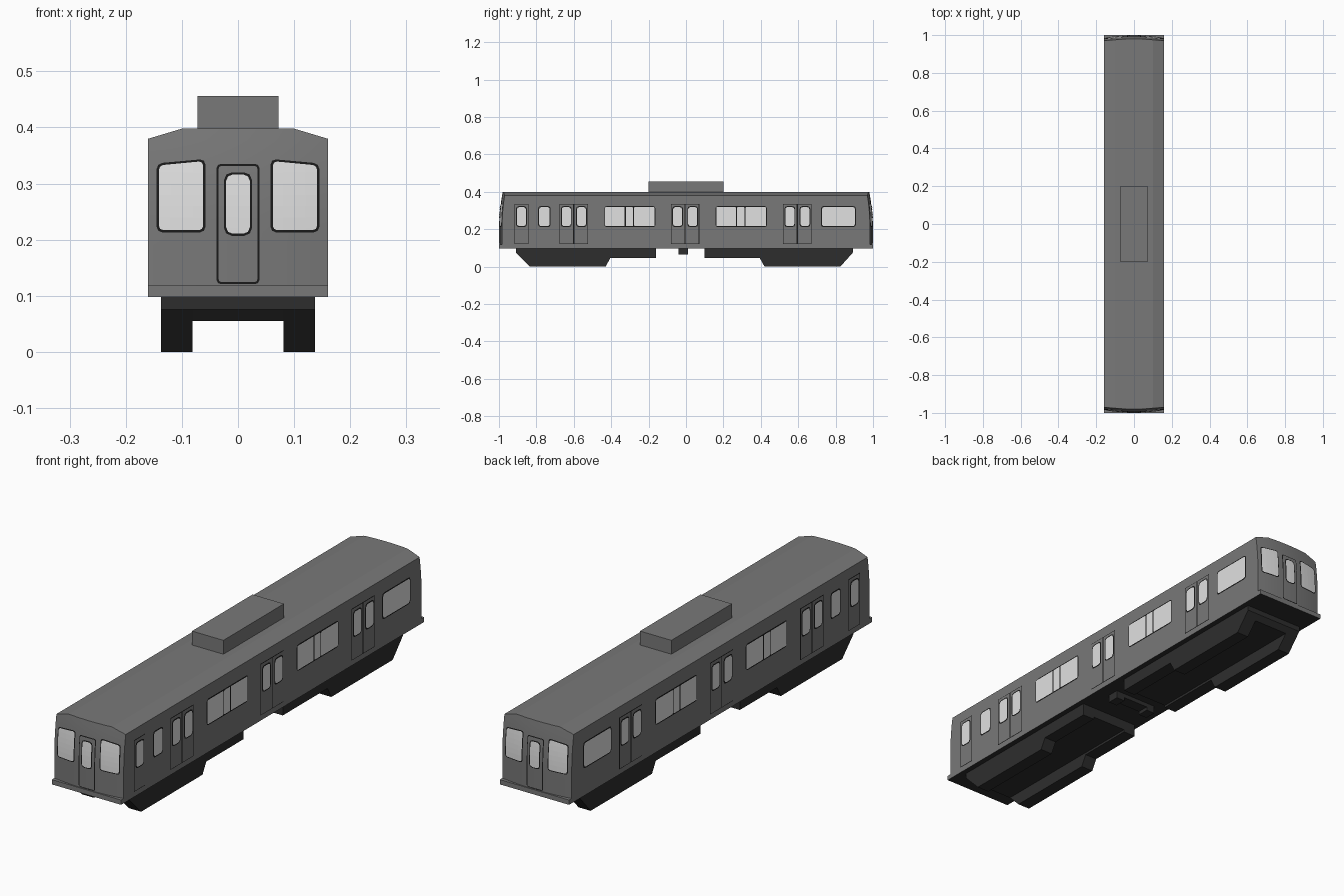
import bpy, bmesh
from mathutils import Vector

if "Cube" in bpy.data.objects:
    bpy.data.objects.remove(bpy.data.objects["Cube"])


def material(name, c):
    m = bpy.data.materials.new(name)
    m.diffuse_color = (c, c, c, 1)
    m.use_nodes = True
    m.node_tree.nodes["Principled BSDF"].inputs["Base Color"].default_value = m.diffuse_color
    return m


BODY = material("body_grey", 0.19)
UNDER = material("underframe_charcoal", 0.027)
TRIM = material("trim_black", 0.01)
GLASS = material("window_light_grey", 0.75)
W = 0.16


def finish(name, bm, *mats):
    me = bpy.data.meshes.new(name)
    bm.to_mesh(me)
    bm.free()
    ob = bpy.data.objects.new(name, me)
    bpy.context.collection.objects.link(ob)
    for m in mats:
        me.materials.append(m)
    return ob


def mirror(ob, x, y):
    m = ob.modifiers.new("mirror", 'MIRROR')
    m.use_axis = (x, y, False)
    m.use_mirror_merge = False


def box(name, x0, x1, y0, y1, z0, z1, *mats):
    bm = bmesh.new()
    bmesh.ops.create_cube(bm, size=1)
    for v in bm.verts:
        v.co = ((x0 + x1) / 2 + v.co.x * (x1 - x0), (y0 + y1) / 2 + v.co.y * (y1 - y0),
                (z0 + z1) / 2 + v.co.z * (z1 - z0))
    return finish(name, bm, *mats)


def prism(name, prof, x0, x1, mat):
    """Extrude a (y, z) profile across x."""
    bm = bmesh.new()
    f = bm.faces.new([bm.verts.new((x0, y, z)) for y, z in prof])
    r = bmesh.ops.extrude_face_region(bm, geom=[f])
    bmesh.ops.translate(bm, vec=(x1 - x0, 0, 0),
                        verts=[e for e in r["geom"] if isinstance(e, bmesh.types.BMVert)])
    bmesh.ops.recalc_face_normals(bm, faces=bm.faces)
    return finish(name, bm, mat)


def end_y(x, z):
    """Bowed end wall: distance from the centre."""
    return 0.997 - 0.014 * (x / W) ** 2 - 0.017 * (max(0, z - 0.22) / 0.18) ** 2


def roof_z(x):
    return 0.398 - 0.018 * max(0, abs(x) - 0.10) / 0.06


# car body: two bowed end grids joined by sides, roof and floor
bm = bmesh.new()
NX, NZ, Z0 = 16, 14, 0.112
grids = []
for s in (-1, 1):
    g = []
    for i in range(NX + 1):
        x = -W + 2 * W * i / NX
        zs = [Z0 + (roof_z(x) - Z0) * j / NZ for j in range(NZ + 1)]
        g.append([bm.verts.new((x, s * end_y(x, z), z)) for z in zs])
    for i in range(NX):
        for j in range(NZ):
            bm.faces.new((g[i][j], g[i + 1][j], g[i + 1][j + 1], g[i][j + 1]))
    grids.append(g)
rim = ([(i, 0) for i in range(NX)] + [(NX, j) for j in range(NZ)] +
       [(i, NZ) for i in range(NX, 0, -1)] + [(0, j) for j in range(NZ, 0, -1)])
for k, (i, j) in enumerate(rim):
    a, b = rim[k - 1]
    f, r = grids
    bm.faces.new((f[a][b], f[i][j], r[i][j], r[a][b]))
bmesh.ops.recalc_face_normals(bm, faces=bm.faces)
body = finish("car_body", bm, BODY)
bpy.context.view_layer.objects.active = body
body.select_set(True)
bpy.ops.object.shade_smooth_by_angle(angle=0.2)

# sill with a dark floor, and roof unit
sill = box("floor_sill", -W, W, -1, 1, 0.098, 0.118, BODY, UNDER)
for p in sill.data.polygons:
    p.material_index = 1 if p.normal.z < -0.5 else 0
box("roof_unit", -0.0725, 0.0725, -0.2, 0.2, 0.39, 0.456, BODY)

# underframe: side skirts with a shallower tray between them
front = [(-.91, .1), (-.91, .076), (-.835, 0), (-.43, 0), (-.405, .045), (-.16, .045), (-.16, .1)]
rear = [(.10, .1), (.10, .045), (.395, .045), (.42, 0), (.825, 0), (.893, .076), (.893, .1)]
for name, prof in (("front", front), ("rear", rear)):
    mirror(prism(name + "_side_skirt", prof, 0.081, 0.137, UNDER), True, False)
prism("front_tray", [(-.91, .1), (-.91, .076), (-.89, .055), (-.16, .055), (-.16, .1)],
      -0.081, 0.081, UNDER)
prism("rear_tray", [(.10, .1), (.10, .055), (.873, .055), (.893, .076), (.893, .1)],
      -0.081, 0.081, UNDER)
box("centre_beam", -0.1, 0.1, -0.04, 0.01, 0.08, 0.1, UNDER)
mirror(box("centre_beam_foot", 0.06, 0.1, -0.04, 0.01, 0.065, 0.09, UNDER), True, False)


def outline(u0, u1, v0, v1, r, drop=0.0):
    """Round-cornered panel outline; drop lowers the top edge at u1."""
    ps = [Vector(p) for p in ((u0, v0), (u1, v0), (u1, v1 - drop), (u0, v1))]
    if r == 0:
        return ps
    out = []
    for k, p in enumerate(ps):
        a = (ps[k - 1] - p).normalized() * r
        b = (ps[(k + 1) % 4] - p).normalized() * r
        out += [p + a, p + (a + b) * 0.29, p + b]
    return out


def side_plate(name, rect, r, level, mat):
    bm = bmesh.new()
    bm.faces.new([bm.verts.new((W + level * 0.0009, p.x, p.y)) for p in outline(*rect, r)])
    mirror(finish(name, bm, mat), True, False)


def end_plate(name, rect, r, level, mat, pair, drop=0.0):
    bm = bmesh.new()
    bm.faces.new([bm.verts.new((p.x, 0, p.y)) for p in outline(*rect, r, drop)])
    for axis, lo in (((1, 0, 0), -8), ((0, 0, 1), 5)):  # slices follow the bow
        for k in range(lo, lo + 17):
            bmesh.ops.bisect_plane(bm, geom=bm.verts[:] + bm.edges[:] + bm.faces[:],
                                   plane_co=Vector(axis) * k * 0.02, plane_no=axis)
    for v in bm.verts:
        v.co.y = -end_y(v.co.x, v.co.z) - level * 0.0009
    mirror(finish(name, bm, mat), pair, True)


def inset(rect, d):
    return (rect[0] + d, rect[1] - d, rect[2] + d, rect[3] - d)


def side_window(name, y0, y1, splits=(), level=1, r=0.012):
    rect = (y0, y1, 0.212, 0.323)
    side_plate(name + "_frame", rect, r, level, TRIM)
    cuts = [y0 + 0.002] + list(splits) + [y1 - 0.002]
    for a, b in zip(cuts, cuts[1:]):
        side_plate(name + "_glass", (a + 0.003, b - 0.003, 0.217, 0.318),
                   0.003 if splits else r * 0.8, level + 1, GLASS)


def side_door(name, y0, y1, leaves):
    side_plate(name + "_surround", (y0, y1, 0.12, 0.336), 0, 1, TRIM)
    step = (y1 - y0) / leaves
    for k in range(leaves):
        a, b = y0 + k * step, y0 + (k + 1) * step
        side_plate(name + "_leaf", (a + 0.003, b - 0.003, 0.123, 0.333), 0, 2, BODY)
        m = (a + b) / 2
        if leaves == 2:
            m += 0.003 if k else -0.002
        side_window(name + "_window", m - 0.029, m + 0.029, level=3, r=0.014)


# side doors and windows, same on both sides
side_door("cab_door", -0.917, -0.843, 1)
for y in (-0.6, -0.005, 0.595):
    side_door("passenger_door", y - 0.076, y + 0.076, 2)
side_window("small_window", -0.79, -0.724)
side_window("front_long_window", -0.437, -0.163, (-0.325, -0.28))
side_window("rear_long_window", 0.157, 0.433, (0.27, 0.315))
side_window("rear_window", 0.722, 0.908)

# end windows and gangway doors, same at both ends
pane = (0.058, 0.145, 0.213, 0.344)
end_plate("end_window_frame", pane, 0.010, 1, TRIM, True, 0.008)
end_plate("end_window_glass", inset(pane, 0.004), 0.008, 2, GLASS, True, 0.0075)
door = (-0.038, 0.038, 0.121, 0.335)
end_plate("end_door_surround", door, 0.007, 1, TRIM, False)
end_plate("end_door_leaf", inset(door, 0.0035), 0.005, 2, BODY, False)
light = (-0.025, 0.025, 0.207, 0.32)
end_plate("end_door_window_frame", light, 0.014, 3, TRIM, False)
end_plate("end_door_glass", inset(light, 0.004), 0.011, 4, GLASS, False)
